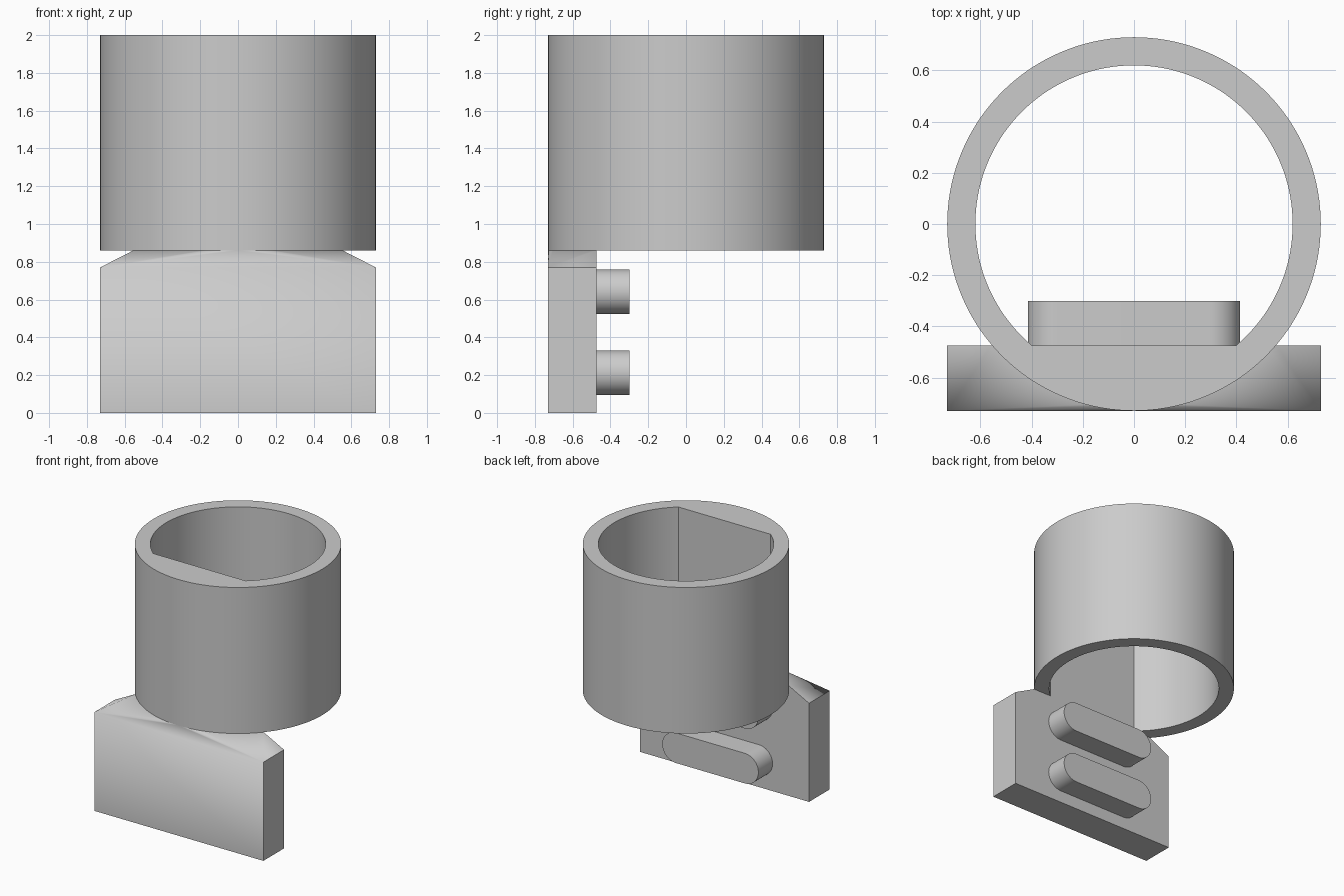
import bpy, bmesh
from math import sin, cos, asin, pi, radians

cube = bpy.data.objects.get("Cube")
if cube:
    bpy.data.objects.remove(cube, do_unlink=True)

R_OUT, R_IN = 0.73, 0.62
BACK = -0.475            # back of the plate and flat inside the ring
RING_Z, TOP_Z = 0.86, 2.0
SHOULDER_Z = 0.77
SEG = 144

grey = bpy.data.materials.new("plain grey")
grey.use_nodes = True
grey.diffuse_color = (0.6, 0.6, 0.6, 1)
grey.node_tree.nodes["Principled BSDF"].inputs["Base Color"].default_value = (0.6, 0.6, 0.6, 1)


def finish(name, bm):
    bmesh.ops.recalc_face_normals(bm, faces=bm.faces)
    mesh = bpy.data.meshes.new(name)
    bm.to_mesh(mesh)
    bm.free()
    obj = bpy.data.objects.new(name, mesh)
    bpy.context.collection.objects.link(obj)
    mesh.materials.append(grey)
    bpy.ops.object.select_all(action='DESELECT')
    obj.select_set(True)
    bpy.context.view_layer.objects.active = obj
    bpy.ops.object.shade_smooth_by_angle(angle=radians(30))
    return obj


# Ring: round outside, bore with one flat side at the front
bm = bmesh.new()
angles = [2 * pi * i / SEG for i in range(SEG)]
outer = [(R_OUT * cos(a), R_OUT * sin(a)) for a in angles]
inner = [(R_IN * cos(a), max(R_IN * sin(a), BACK)) for a in angles]
loops = [[bm.verts.new((x, y, z)) for x, y in pts]
         for pts, z in ((outer, RING_Z), (outer, TOP_Z), (inner, TOP_Z), (inner, RING_Z))]
for k in range(4):
    a, b = loops[k], loops[(k + 1) % 4]
    for i in range(SEG):
        j = (i + 1) % SEG
        bm.faces.new((a[i], a[j], b[j], b[i]))
finish("ring", bm)

# Mounting plate: a block whose top narrows into the ring's front arc
bm = bmesh.new()
for x in (-R_OUT, R_OUT):
    for y in (-R_OUT, BACK):
        for z in (0, SHOULDER_Z):
            bm.verts.new((x, y, z))
start = pi + asin(-BACK / R_OUT)
sweep = 3 * pi - 2 * start
for i in range(41):
    a = start + sweep * i / 40
    bm.verts.new((R_OUT * cos(a), R_OUT * sin(a), RING_Z))
bmesh.ops.convex_hull(bm, input=bm.verts)
bmesh.ops.dissolve_limit(bm, angle_limit=radians(0.1), verts=bm.verts, edges=bm.edges)
finish("mounting_plate", bm)


# Two round-ended keys on the back of the plate
def key(name, z, half=0.415, r=0.1175, depth=0.175):
    bm = bmesh.new()
    pts = []
    for side in (1, -1):
        for i in range(25):
            a = -pi / 2 + pi * i / 24
            pts.append((side * (half - r + r * cos(a)), z + side * r * sin(a)))
    face = bm.faces.new([bm.verts.new((x, BACK, h)) for x, h in pts])
    new = bmesh.ops.extrude_face_region(bm, geom=[face], use_keep_orig=True)["geom"]
    bmesh.ops.translate(bm, vec=(0, depth, 0),
                        verts=[v for v in new if isinstance(v, bmesh.types.BMVert)])
    finish(name, bm)


key("lower_key", 0.213)
key("upper_key", 0.642)
